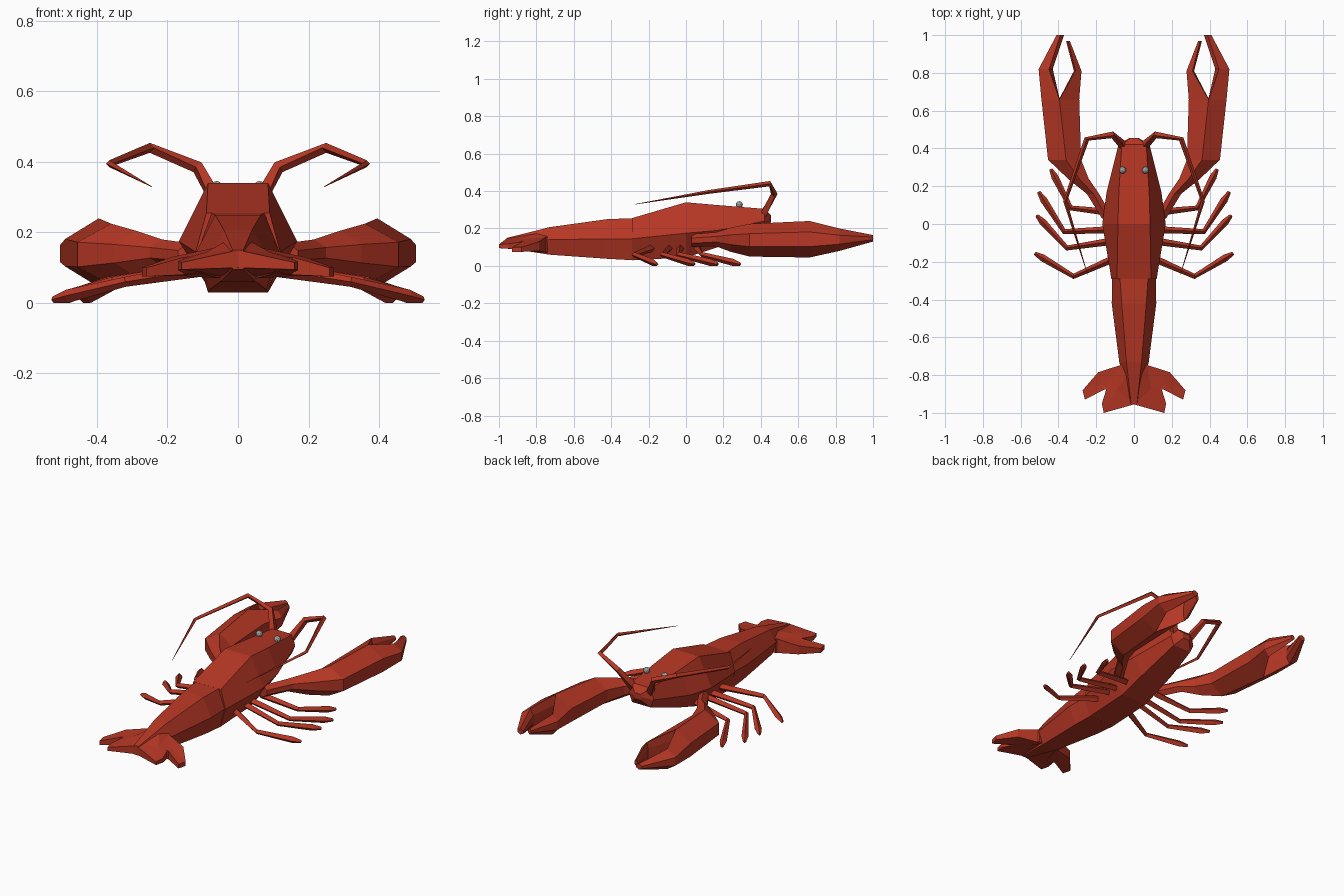
import bpy, bmesh
from mathutils import Vector

if "Cube" in bpy.data.objects:
    bpy.data.objects.remove(bpy.data.objects["Cube"])


def material(name, col):
    m = bpy.data.materials.new(name)
    m.diffuse_color = (*col, 1)
    m.use_nodes = True
    m.node_tree.nodes["Principled BSDF"].inputs["Base Color"].default_value = m.diffuse_color
    return m


RED = material("shell red", (0.47, 0.038, 0.018))
GREY = material("eye grey", (0.36, 0.36, 0.36))


def finish(bm, name, mat=RED, mirror=True):
    bmesh.ops.remove_doubles(bm, verts=bm.verts, dist=1e-4)
    bmesh.ops.recalc_face_normals(bm, faces=bm.faces)
    me = bpy.data.meshes.new(name)
    bm.to_mesh(me)
    bm.free()
    me.materials.append(mat)
    ob = bpy.data.objects.new(name, me)
    bpy.context.collection.objects.link(ob)
    if mirror:
        mod = ob.modifiers.new("mirror", 'MIRROR')
        mod.use_clip = False
        mod.use_mirror_merge = False
    return ob


def loft(name, rings, mirror=True):
    """Skin a row of equal-sized rings and cap both ends."""
    bm = bmesh.new()
    rows = [[bm.verts.new(p) for p in r] for r in rings]
    n = len(rows[0])
    for a, b in zip(rows, rows[1:]):
        for i in range(n):
            j = (i + 1) % n
            bm.faces.new((a[i], a[j], b[j], b[i]))
    bm.faces.new(rows[0])
    bm.faces.new(rows[-1])
    return finish(bm, name, mirror=mirror)


def tube(name, path):
    """Four-sided tapering limb through (x, y, z, radius) points."""
    pts = [Vector(p[:3]) for p in path]
    rings = []
    for i, p in enumerate(pts):
        t = (pts[min(i + 1, len(pts) - 1)] - pts[max(i - 1, 0)]).normalized()
        side = t.cross(Vector((0, 0, 1))).normalized()
        up = side.cross(t)
        r = path[i][3]
        rings.append([p + side * r, p + up * r, p - side * r, p - up * r])
    return loft(name, rings)


def body_ring(y, a, zt, w, zs, b, zb):
    return [(-a, y, zt), (a, y, zt), (w, y, zs), (b, y, zb), (-b, y, zb), (-w, y, zs)]


# carapace, with its short pointed snout
loft("carapace", [body_ring(*s) for s in (
    (0.455, 0.02, 0.27, 0.025, 0.255, 0.02, 0.235),
    (0.42, 0.065, 0.305, 0.082, 0.24, 0.06, 0.19),
    (0.17, 0.08, 0.325, 0.145, 0.19, 0.08, 0.10),
    (0.0, 0.085, 0.34, 0.168, 0.175, 0.085, 0.045),
    (-0.29, 0.09, 0.255, 0.12, 0.145, 0.085, 0.03))], mirror=False)

# abdomen
loft("abdomen", [body_ring(*s) for s in (
    (-0.28, 0.075, 0.255, 0.115, 0.145, 0.085, 0.03),
    (-0.42, 0.065, 0.25, 0.118, 0.145, 0.08, 0.038),
    (-0.73, 0.04, 0.207, 0.078, 0.14, 0.05, 0.06),
    (-0.955, 0.015, 0.15, 0.02, 0.13, 0.015, 0.095))], mirror=False)


# tail fan plates
def plate(name, top, thick):
    bm = bmesh.new()
    c = sum((Vector(p) for p in top), Vector()) / len(top)
    lo = [Vector((p[0], p[1], p[2] - t)) for p, t in zip(top, thick)]
    up = [bm.verts.new(p) for p in top]
    dn = [bm.verts.new(p) for p in lo]
    ct = bm.verts.new(c)
    cb = bm.verts.new(sum(lo, Vector()) / len(lo))
    for i in range(len(up)):
        j = (i + 1) % len(up)
        bm.faces.new((up[i], up[j], ct))
        bm.faces.new((dn[j], dn[i], cb))
        bm.faces.new((up[i], dn[i], dn[j], up[j]))
    finish(bm, name)


plate("tail_fan_inner",
      [(0.0, -0.74, 0.195), (0.0, -0.955, 0.15), (0.16, -1.0, 0.115), (0.17, -0.95, 0.118),
       (0.145, -0.87, 0.13), (0.07, -0.74, 0.155)],
      [0.12, 0.05, 0.02, 0.025, 0.05, 0.08])
plate("tail_fan_outer",
      [(0.05, -0.74, 0.16), (0.11, -0.89, 0.135), (0.155, -0.875, 0.13), (0.26, -0.93, 0.1),
       (0.272, -0.88, 0.1), (0.19, -0.785, 0.13)],
      [0.09, 0.05, 0.05, 0.025, 0.025, 0.05])


# claws: arm and palm, then the two fingers
def claw_ring(y, xi, xo, xr, zt, zb):
    m, h = (zt + zb) / 2, (zt - zb) * 0.2
    return [(xi, y, m + h), (xr, y, zt), (xo, y, m + h),
            (xo, y, m - h), (xr, y, zb), (xi, y, m - h)]


loft("claw_palm", [claw_ring(*s) for s in (
    (0.03, 0.11, 0.17, 0.14, 0.17, 0.10),
    (0.16, 0.185, 0.25, 0.215, 0.18, 0.105),
    (0.24, 0.24, 0.35, 0.29, 0.205, 0.075),
    (0.34, 0.28, 0.455, 0.36, 0.225, 0.05),
    (0.66, 0.29, 0.49, 0.395, 0.24, 0.045))])
loft("claw_outer_finger", [claw_ring(*s) for s in (
    (0.66, 0.393, 0.49, 0.395, 0.24, 0.045),
    (0.82, 0.43, 0.505, 0.45, 0.20, 0.08),
    (1.0, 0.37, 0.41, 0.39, 0.165, 0.13))])
loft("claw_inner_finger", [claw_ring(*s) for s in (
    (0.66, 0.29, 0.397, 0.395, 0.24, 0.045),
    (0.81, 0.278, 0.318, 0.31, 0.20, 0.08),
    (0.97, 0.34, 0.36, 0.35, 0.165, 0.13))])

# walking legs: hip, knee, foot
legs = [((0.11, 0.06), (0.335, 0.085), (0.44, 0.29)),
        ((0.11, -0.03), (0.37, -0.04), (0.505, 0.17)),
        ((0.11, -0.09), (0.355, -0.127), (0.515, 0.045)),
        ((0.10, -0.18), (0.32, -0.277), (0.525, -0.155))]
for i, (hip, knee, foot) in enumerate(legs):
    k, f = Vector((*knee, 0.06)), Vector((*foot, 0.009))
    toe = k.lerp(f, 0.8)
    tube(f"walking_leg_{i + 1}", [(*hip, 0.095, 0.02), (*k, 0.014), (*toe, 0.019), (*f, 0.009)])

# antennae
tube("antenna", [(0.05, 0.41, 0.27, 0.025), (0.115, 0.472, 0.385, 0.018), (0.25, 0.45, 0.44, 0.014),
                 (0.365, 0.12, 0.395, 0.01), (0.245, -0.27, 0.33, 0.001)])

# eyes
bm = bmesh.new()
bmesh.ops.create_icosphere(bm, subdivisions=2, radius=0.019)
bmesh.ops.translate(bm, verts=bm.verts, vec=(0.06, 0.285, 0.327))
finish(bm, "eyes", GREY)
